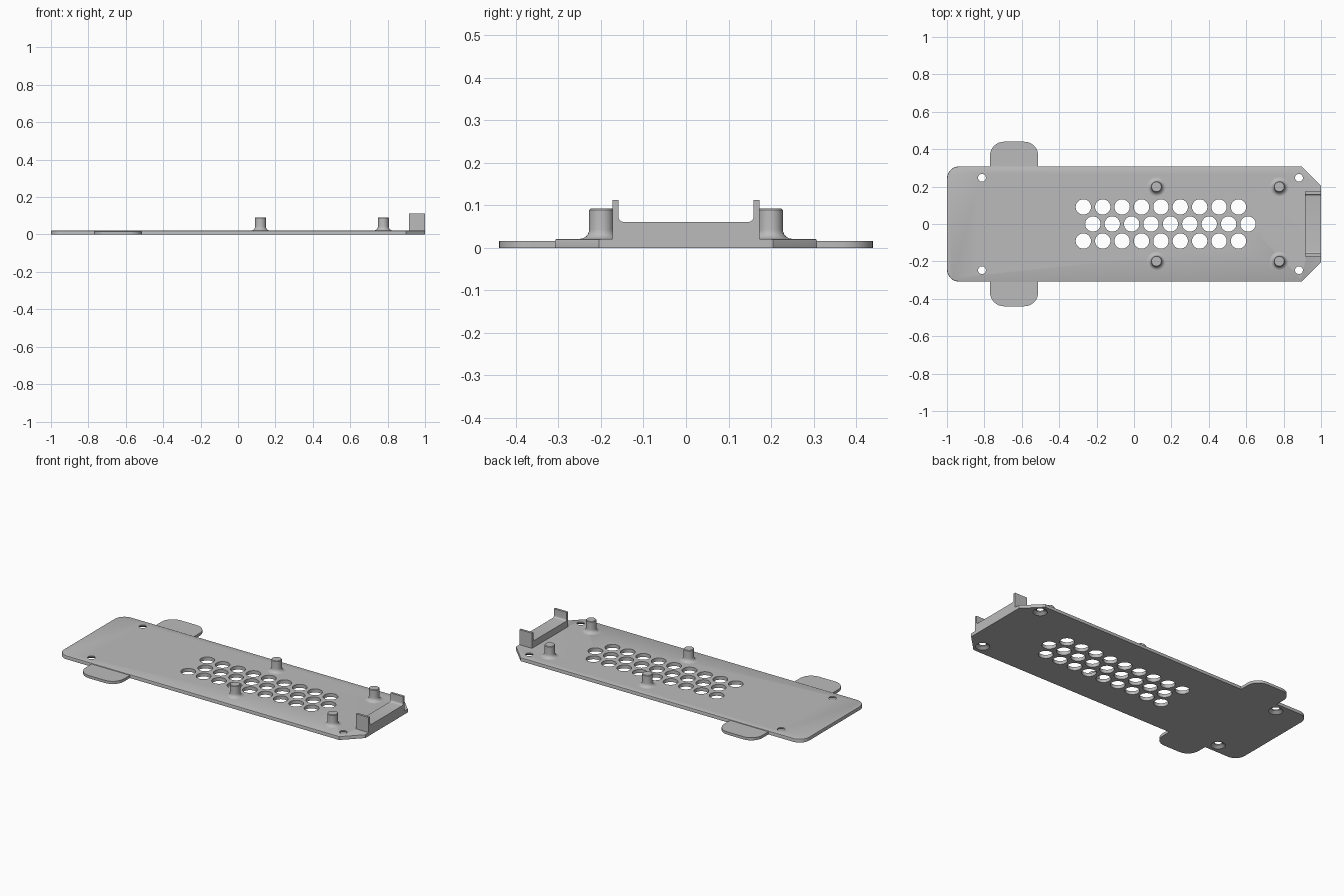
import bpy, bmesh, math
from mathutils import Matrix, Vector

cube = bpy.data.objects.get("Cube")
if cube:
    bpy.data.objects.remove(cube, do_unlink=True)

grey = bpy.data.materials.new("grey plastic")
grey.use_nodes = True
colour = (0.5, 0.5, 0.5, 1)
grey.diffuse_color = colour
grey.node_tree.nodes["Principled BSDF"].inputs["Base Color"].default_value = colour

PLATE_TOP = 0.021
TAB_TOP = 0.0165


def finish(name, bm, smooth=True):
    bmesh.ops.recalc_face_normals(bm, faces=bm.faces)
    mesh = bpy.data.meshes.new(name)
    bm.to_mesh(mesh)
    bm.free()
    mesh.materials.append(grey)
    obj = bpy.data.objects.new(name, mesh)
    bpy.context.collection.objects.link(obj)
    if smooth:
        shade(obj)
    return obj


def shade(obj):
    bpy.ops.object.select_all(action='DESELECT')
    obj.select_set(True)
    bpy.context.view_layer.objects.active = obj
    bpy.ops.object.shade_smooth_by_angle(angle=math.radians(30))


def round_corners(corners, steps=8):
    """Outline from (x, y, radius) corners; radius 0 stays sharp."""
    points = []
    for i, (x, y, r) in enumerate(corners):
        p = Vector((x, y))
        if r == 0:
            points.append(p)
            continue
        a = (Vector(corners[i - 1][:2]) - p).normalized()
        b = (Vector(corners[(i + 1) % len(corners)][:2]) - p).normalized()
        for k in range(steps + 1):
            t = k / steps * math.pi / 2
            points.append(p + a * r * (1 - math.sin(t)) + b * r * (1 - math.cos(t)))
    return points


def extrude(points, low, high, to_3d=lambda u, v, w: (u, v, w)):
    bm = bmesh.new()
    face = bm.faces.new([bm.verts.new(to_3d(p[0], p[1], low)) for p in points])
    top = bmesh.ops.extrude_face_region(bm, geom=[face])["geom"]
    step = Vector(to_3d(0, 0, high)) - Vector(to_3d(0, 0, low))
    bmesh.ops.translate(bm, vec=step, verts=[g for g in top if isinstance(g, bmesh.types.BMVert)])
    return bm


def add_cone(bm, x, y, low, high, r_low, r_high, sides=32):
    bmesh.ops.create_cone(bm, cap_ends=True, segments=sides, radius1=r_low, radius2=r_high,
                          depth=high - low, matrix=Matrix.Translation((x, y, (low + high) / 2)))


# Base plate: rounded at one end, chamfered at the other
outline = round_corners([(-1, -0.308, 0.065), (0.897, -0.308, 0), (1, -0.205, 0),
                         (1, 0.205, 0), (0.897, 0.308, 0), (-1, 0.308, 0.065)])
bm = extrude(outline, 0, PLATE_TOP)
bm.normal_update()
rim = [e for e in bm.edges if all(v.co.z > 0.02 for v in e.verts)
       and not all(v.co.x > 0.99 for v in e.verts)]
bmesh.ops.bevel(bm, geom=rim, offset=PLATE_TOP - TAB_TOP, segments=2, profile=0.5, affect='EDGES')
plate = finish("base_plate", bm, smooth=False)

# Cutter: three staggered rows of vents and four countersunk screw holes
bm = bmesh.new()
for y, start in ((-0.091, -0.271), (0, -0.22), (0.091, -0.271)):
    for i in range(9):
        add_cone(bm, start + i * 0.1037, y, -0.05, 0.05, 0.041, 0.041)
holes = finish("vent_cutter", bm, smooth=False)

bm = bmesh.new()
for x in (-0.813, 0.882):
    for y in (-0.247, 0.247):
        r, wide, deep = 0.021, 0.04, 0.014
        slope = (wide - r) / deep
        add_cone(bm, x, y, -0.01, deep, wide + 0.01 * slope, r)
sinks = finish("countersink_cutter", bm, smooth=False)

bm = bmesh.new()
for x in (-0.813, 0.882):
    for y in (-0.247, 0.247):
        add_cone(bm, x, y, -0.05, 0.05, 0.021, 0.021)
shafts = finish("screw_hole_cutter", bm, smooth=False)

bpy.context.view_layer.objects.active = plate
for cutter in (holes, sinks, shafts):
    cutter.hide_render = True
    mod = plate.modifiers.new("cut", 'BOOLEAN')
    mod.operation = 'DIFFERENCE'
    mod.solver = 'EXACT'
    mod.object = cutter
    bpy.ops.object.modifier_apply(modifier=mod.name)
    bpy.data.objects.remove(cutter, do_unlink=True)
shade(plate)

# Side tabs
for side, s in (("left", 1), ("right", -1)):
    tab = round_corners([(-0.77, s * 0.3, 0), (-0.77, s * 0.44, 0.075),
                         (-0.512, s * 0.44, 0.075), (-0.512, s * 0.3, 0)])
    finish(f"tab_{side}", extrude(tab, 0, TAB_TOP))

# Mounting pegs with a flared foot
R, F = 0.029, 0.022
profile = [(R + F * (1 - math.sin(t)), PLATE_TOP + F * (1 - math.cos(t)))
           for t in [k * math.pi / 12 for k in range(7)]]
profile += [(R, 0.089), (R - 0.003, 0.092)]
for x, row in ((0.12, "middle"), (0.777, "end")):
    for y, side in ((0.199, "left"), (-0.199, "right")):
        bm = bmesh.new()
        rings = []
        for r, z in profile:
            ring = bmesh.ops.create_circle(bm, segments=32, radius=r,
                                           matrix=Matrix.Translation((x, y, z)))["verts"]
            rings.append(ring)
        for a, b in zip(rings, rings[1:]):
            for i in range(32):
                j = (i + 1) % 32
                bm.faces.new((a[i], a[j], b[j], b[i]))
        bm.faces.new(rings[-1])
        finish(f"peg_{row}_{side}", bm)

# End cradle: a raised block with two upright ears and filleted inner corners
cradle = round_corners([(-0.173, 0.015, 0), (0.173, 0.015, 0), (0.173, 0.113, 0),
                        (0.159, 0.113, 0), (0.159, 0.061, 0.012), (-0.159, 0.061, 0.012),
                        (-0.159, 0.113, 0), (-0.173, 0.113, 0)], steps=6)
finish("end_cradle", extrude(cradle, 0.915, 1.0, lambda u, v, w: (w, u, v)))
